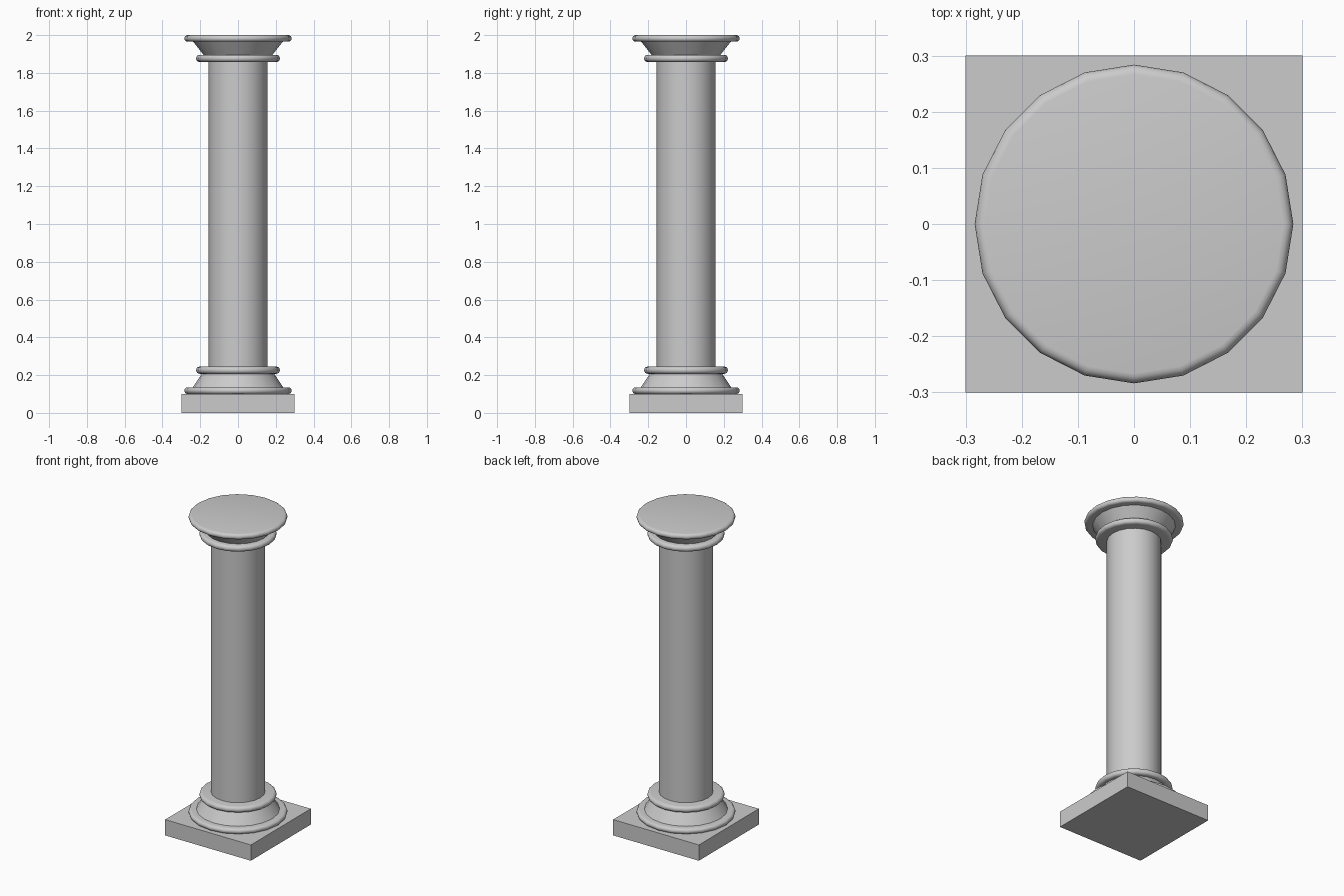
import bpy, bmesh
from math import sin, cos, pi, radians

if "Cube" in bpy.data.objects:
    bpy.data.objects.remove(bpy.data.objects["Cube"])

SIDES = 20


def finish(name, bm, smooth=True):
    bmesh.ops.recalc_face_normals(bm, faces=bm.faces)
    mesh = bpy.data.meshes.new(name)
    bm.to_mesh(mesh)
    bm.free()
    ob = bpy.data.objects.new(name, mesh)
    bpy.context.collection.objects.link(ob)
    if smooth:
        bpy.ops.object.select_all(action='DESELECT')
        ob.select_set(True)
        bpy.context.view_layer.objects.active = ob
        bpy.ops.object.shade_smooth_by_angle(angle=radians(40))
    return ob


def lathe(name, profile):
    """Revolve (radius, z) points around z and cap both ends."""
    bm = bmesh.new()
    rings = [[bm.verts.new((r * cos(2 * pi * i / SIDES), r * sin(2 * pi * i / SIDES), z))
              for i in range(SIDES)] for r, z in profile]
    for a, b in zip(rings, rings[1:]):
        for i in range(SIDES):
            j = (i + 1) % SIDES
            bm.faces.new((a[i], a[j], b[j], b[i]))
    bm.faces.new(rings[0][::-1])
    bm.faces.new(rings[-1])
    return finish(name, bm)


def round_disc(name, outer, z0, z1):
    """Solid disc with a half-round rim."""
    m = (z1 - z0) / 2
    lathe(name, [(outer - m + m * cos(t), z0 + m + m * sin(t))
                 for t in (-pi / 2 + pi * k / 8 for k in range(9))])


# Square plinth
bm = bmesh.new()
bmesh.ops.create_cube(bm, size=1)
for v in bm.verts:
    v.co = (v.co.x * 0.6, v.co.y * 0.6, (v.co.z + 0.5) * 0.1)
finish("plinth", bm, smooth=False)

# Base mouldings
round_disc("base_lower_ring", 0.284, 0.1, 0.135)
lathe("base_flare", [(0.243, 0.13), (0.190, 0.21)])
round_disc("base_upper_ring", 0.222, 0.207, 0.245)

# Shaft
lathe("shaft", [(0.156, 0.24), (0.156, 1.865)])

# Capital mouldings
round_disc("capital_lower_ring", 0.222, 1.858, 1.896)
lathe("capital_flare", [(0.178, 1.89), (0.241, 1.97)])
round_disc("capital_upper_ring", 0.284, 1.965, 2.0)
